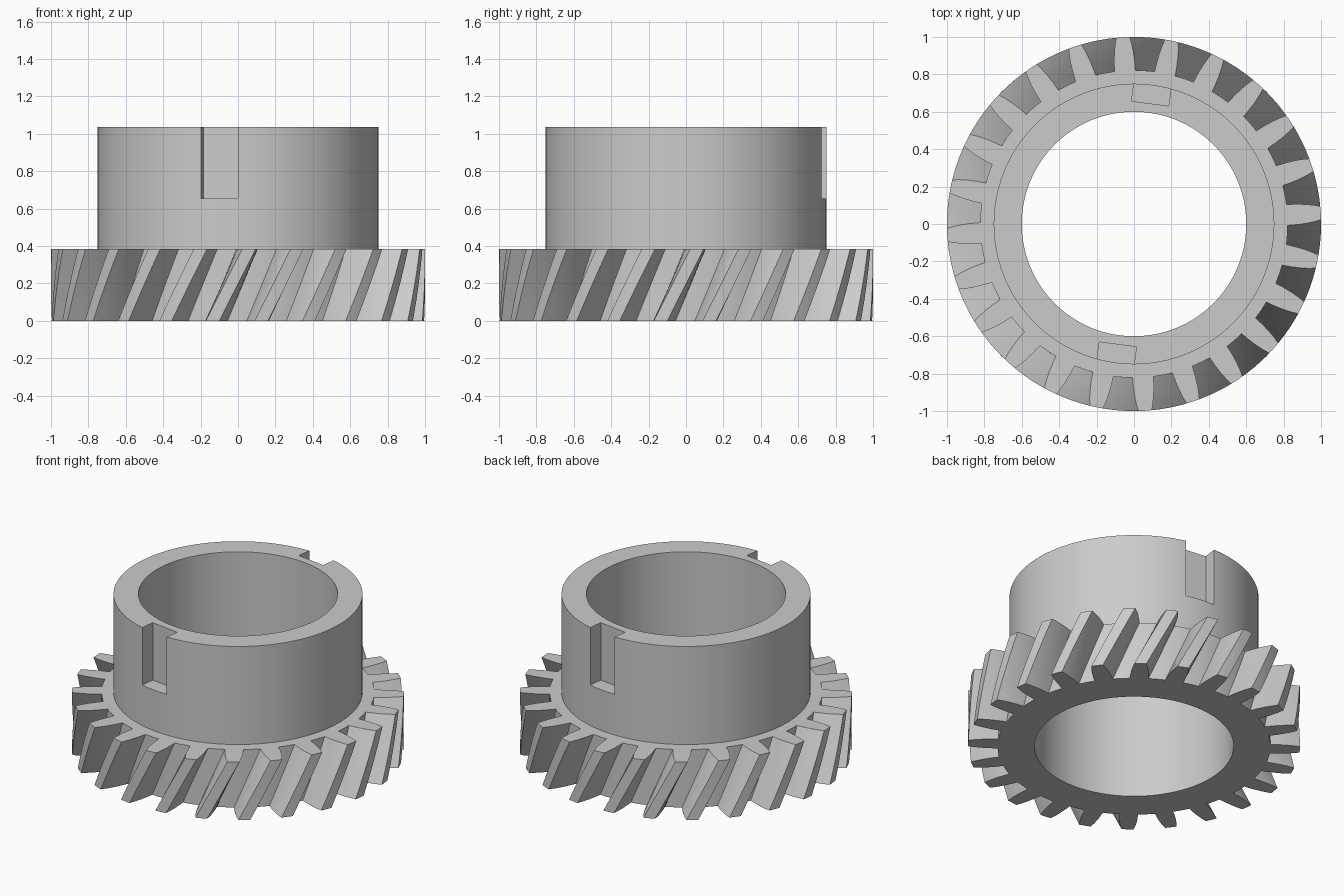
import bpy, bmesh
from math import sin, cos, radians, degrees

if "Cube" in bpy.data.objects:
    bpy.data.objects.remove(bpy.data.objects["Cube"])

TEETH = 24
PITCH = 360 / TEETH
TWIST = 11.2          # degrees the teeth turn from bottom to top
PHASE = 3.4           # angle of the first tooth at the top
GEAR_H, HUB_H = 0.385, 1.037
ROOT_R, HUB_R, BORE_R = 0.822, 0.75, 0.6
LAYERS = 10

# Grey steel
steel = bpy.data.materials.new("grey_steel")
steel.use_nodes = True
colour = (0.6, 0.6, 0.6, 1)
steel.diffuse_color = colour
steel.node_tree.nodes["Principled BSDF"].inputs["Base Color"].default_value = colour

# Half of one tooth: radius and half thickness, from root to tip
flank = [(ROOT_R, 0.056), (0.87, 0.055), (0.92, 0.051), (0.96, 0.045), (1.0, 0.036)]
flank = [(r, degrees(w / r)) for r, w in flank]
root_a, tip_a = flank[0][1], flank[-1][1]
tooth = [(r, -a) for r, a in flank]
tooth += [(1.0, tip_a * k) for k in (-0.33, 0.33)]
tooth += [(r, a) for r, a in reversed(flank)]
gap = PITCH - 2 * root_a
tooth += [(ROOT_R, root_a + gap * k / 5) for k in range(1, 5)]
profile = [(r, a + PHASE + t * PITCH) for t in range(TEETH) for r, a in tooth]


def ring(bm, z, turn=0.0, radius=None):
    """One closed loop: the toothed outline, or a circle at the same angles."""
    verts = []
    for r, a in profile:
        r, a = radius or r, radians(a + turn)
        verts.append(bm.verts.new((r * cos(a), r * sin(a), z)))
    return verts


# Gear with hub and bore: rings joined into one closed band
bm = bmesh.new()
rings = [ring(bm, GEAR_H * k / LAYERS, TWIST * (k / LAYERS - 1)) for k in range(LAYERS + 1)]
rings += [ring(bm, GEAR_H, 0, HUB_R), ring(bm, HUB_H, 0, HUB_R),
          ring(bm, HUB_H, 0, BORE_R), ring(bm, 0, 0, BORE_R),
          ring(bm, 0, -TWIST, HUB_R)]
n = len(profile)
for low, high in zip(rings, rings[1:] + rings[:1]):
    for i in range(n):
        j = (i + 1) % n
        bm.faces.new((low[i], low[j], high[j], high[i]))
bmesh.ops.recalc_face_normals(bm, faces=bm.faces)
mesh = bpy.data.meshes.new("helical_gear")
bm.to_mesh(mesh)
bm.free()
gear = bpy.data.objects.new("helical_gear", mesh)
bpy.context.collection.objects.link(gear)
mesh.materials.append(steel)
bpy.context.view_layer.objects.active = gear

# Two opposite drive slots in the hub rim
for angle in (82.4, 262.4):
    a = radians(angle)
    bpy.ops.mesh.primitive_cube_add(size=1, location=(0.75 * cos(a), 0.75 * sin(a), 0.855),
                                    rotation=(0, 0, a))
    cutter = bpy.context.object
    cutter.name = "slot_cutter"
    cutter.scale = (0.2, 0.2, 0.4)
    cutter.hide_render = True
    cutter.data.materials.append(steel)
    bpy.context.view_layer.update()
    cut = gear.modifiers.new("slot", 'BOOLEAN')
    cut.operation, cut.solver, cut.object = 'DIFFERENCE', 'EXACT', cutter
    bpy.context.view_layer.objects.active = gear
    bpy.ops.object.modifier_apply(modifier=cut.name)
    bpy.data.objects.remove(cutter)

# Smooth curved walls, keep the crisp edges
bpy.ops.object.select_all(action='DESELECT')
gear.select_set(True)
bpy.context.view_layer.objects.active = gear
bpy.ops.object.shade_smooth_by_angle(angle=radians(25))
